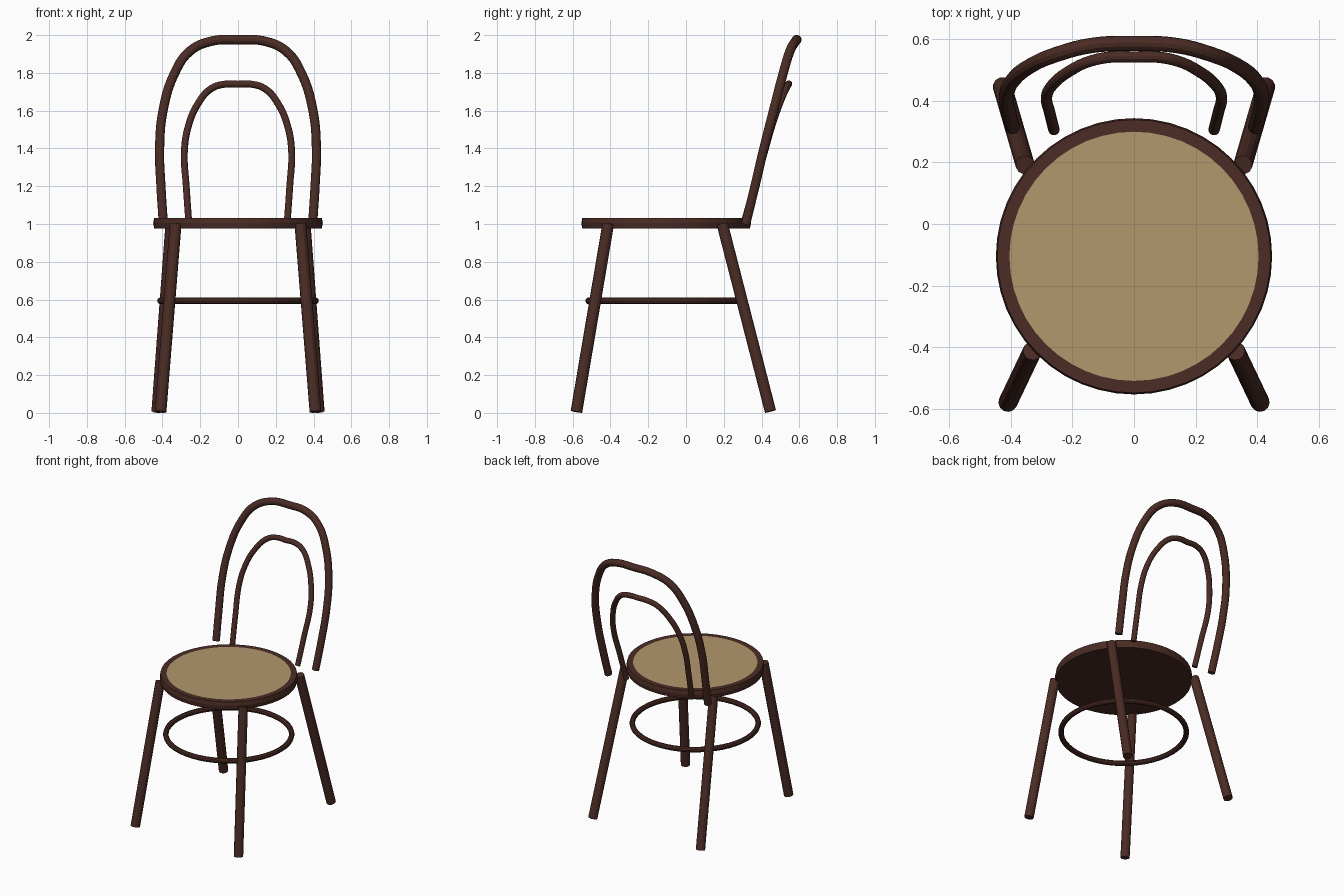
import bpy, bmesh, math

if "Cube" in bpy.data.objects:
    bpy.data.objects.remove(bpy.data.objects["Cube"])


def material(name, rgb):
    m = bpy.data.materials.new(name)
    m.diffuse_color = (*rgb, 1.0)
    m.use_nodes = True
    m.node_tree.nodes["Principled BSDF"].inputs["Base Color"].default_value = m.diffuse_color
    return m


WOOD = material("dark brown wood", (0.070, 0.025, 0.018))
CANE = material("woven cane", (0.445, 0.310, 0.153))


def tube(name, points, radius, curved=False):
    """Round bar swept through points, turned into a mesh."""
    cu = bpy.data.curves.new(name, 'CURVE')
    cu.dimensions = '3D'
    cu.fill_mode = 'FULL'
    cu.bevel_depth = radius
    cu.bevel_resolution = 4
    cu.use_fill_caps = True
    cu.resolution_u = 5
    if curved:
        sp = cu.splines.new('BEZIER')
        sp.bezier_points.add(len(points) - 1)
        for bp, p in zip(sp.bezier_points, points):
            bp.co = p
            bp.handle_left_type = bp.handle_right_type = 'AUTO'
    else:
        sp = cu.splines.new('POLY')
        sp.points.add(len(points) - 1)
        for sp_p, p in zip(sp.points, points):
            sp_p.co = (*p, 1.0)
    sp.use_smooth = False
    cu.materials.append(WOOD)
    ob = bpy.data.objects.new(name, cu)
    bpy.context.collection.objects.link(ob)
    bpy.ops.object.select_all(action='DESELECT')
    ob.select_set(True)
    bpy.context.view_layer.objects.active = ob
    bpy.ops.object.convert(target='MESH')


def bow(name, half, radius):
    """Mirror half a path, from foot to crown, into a full arch."""
    other = [(-x, y, z) for x, y, z in reversed(half) if x > 0]
    tube(name, half + other, radius, curved=True)


# Seat: turned rim with a flush cane panel
SEAT_Y, N = -0.105, 48
profile = [(0.444, 0.977), (0.449, 1.005), (0.444, 1.032), (0.405, 1.032)]
bm = bmesh.new()
rings = [[bm.verts.new((r * math.cos(2 * math.pi * i / N),
                        SEAT_Y + r * math.sin(2 * math.pi * i / N), z))
          for i in range(N)] for r, z in profile]
for a, b in zip(rings, rings[1:]):
    for i in range(N):
        j = (i + 1) % N
        bm.faces.new((a[i], a[j], b[j], b[i]))
bm.faces.new(rings[0][::-1])
bm.faces.new(rings[-1]).material_index = 1
me = bpy.data.meshes.new("seat")
bm.to_mesh(me)
bm.free()
me.materials.append(WOOD)
me.materials.append(CANE)
bpy.context.collection.objects.link(bpy.data.objects.new("seat", me))

# Splayed legs
for s, side in ((-1, "left"), (1, "right")):
    tube("front_leg_" + side, [(s * 0.41, -0.58, 0.006), (s * 0.33, -0.412, 1.0)], 0.031)
    tube("rear_leg_" + side, [(s * 0.428, 0.447, 0.008), (s * 0.354, 0.192, 1.0)], 0.031)

# Stretcher ring between the legs
bpy.ops.mesh.primitive_torus_add(location=(0, SEAT_Y, 0.593), major_radius=0.41,
                                 minor_radius=0.018, major_segments=48, minor_segments=10)
ring = bpy.context.object
ring.name = "stretcher_ring"
ring.data.materials.append(WOOD)

# Bent back bows
bow("outer_back_bow",
    [(0.395, 0.316, 1.0), (0.408, 0.365, 1.2), (0.415, 0.412, 1.4), (0.397, 0.463, 1.6),
     (0.335, 0.515, 1.8), (0.255, 0.55, 1.915), (0.14, 0.58, 1.968), (0, 0.587, 1.975)], 0.025)
bow("inner_back_bow",
    [(0.26, 0.306, 1.0), (0.274, 0.362, 1.2), (0.284, 0.415, 1.38), (0.265, 0.452, 1.51),
     (0.213, 0.495, 1.635), (0.14, 0.53, 1.718), (0.07, 0.543, 1.74), (0, 0.543, 1.74)], 0.0185)
